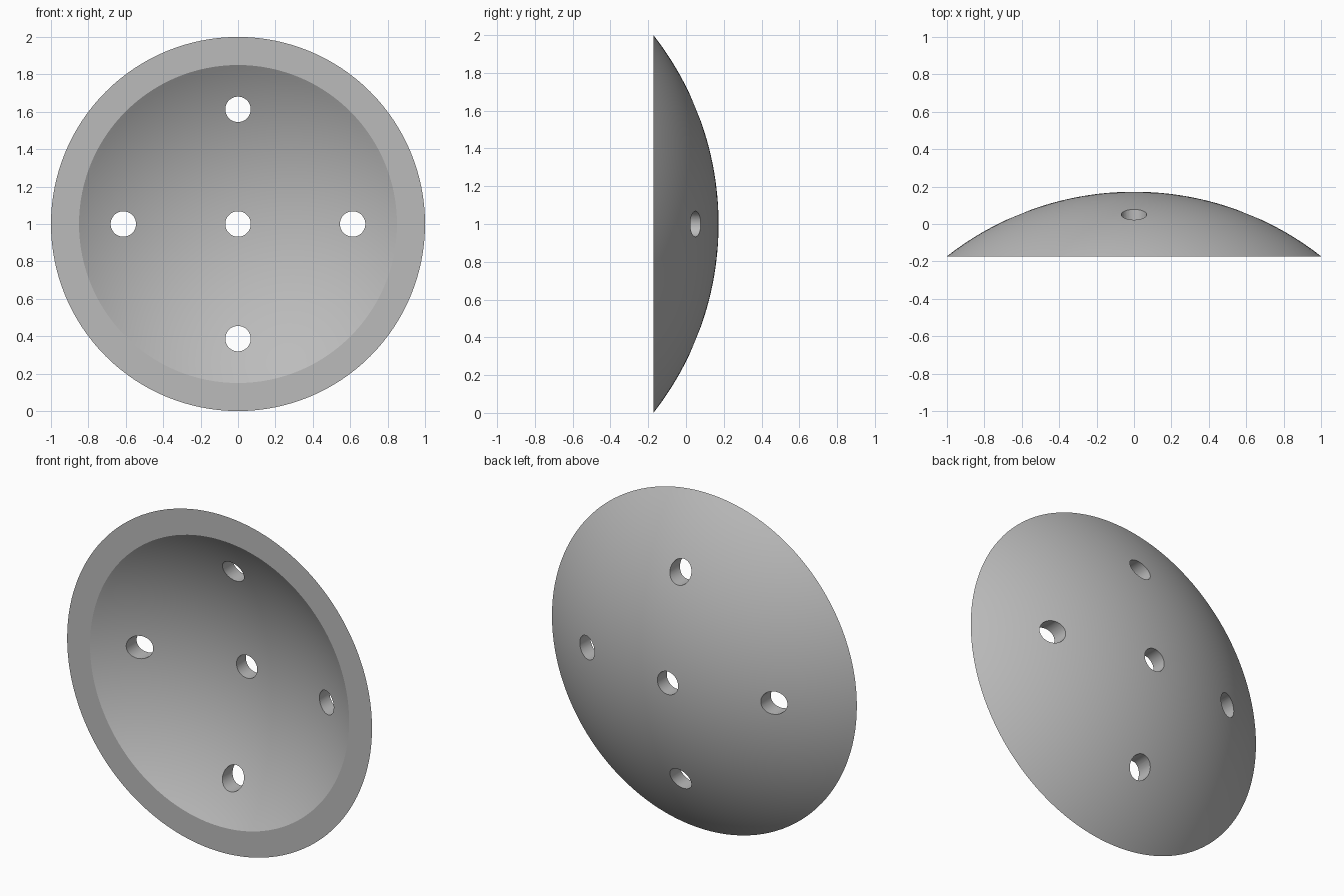
import bpy, bmesh, math
from mathutils import Matrix, Vector

cube = bpy.data.objects.get("Cube")
if cube:
    bpy.data.objects.remove(cube, do_unlink=True)

RIM_Y = -0.1725        # flat front rim plane
DEPTH = 0.345          # rim plane to back of the dome
OUTER, INNER = 1.0, 0.85
HOLE, HOLE_OFFSET = 0.068, 0.613
SEGMENTS, STEPS = 128, 24

# Concentric spheres for the outer and inner skins
outer_r = (OUTER ** 2 + DEPTH ** 2) / (2 * DEPTH)
centre_y = RIM_Y + DEPTH - outer_r
inner_r = math.hypot(INNER, RIM_Y - centre_y)

grey = bpy.data.materials.new("plain grey")
grey.use_nodes = True
colour = (0.5, 0.5, 0.5, 1)
grey.diffuse_color = colour
grey.node_tree.nodes["Principled BSDF"].inputs["Base Color"].default_value = colour


def arc(radius, rim):
    """Points from the central hole out to the rim."""
    start, end = math.asin(HOLE / radius), math.asin(rim / radius)
    angles = [start + (end - start) * i / STEPS for i in range(STEPS + 1)]
    return [Vector((radius * math.sin(a), centre_y + radius * math.cos(a), 1))
            for a in angles]


def add_object(name, bm):
    bmesh.ops.recalc_face_normals(bm, faces=bm.faces)
    mesh = bpy.data.meshes.new(name)
    bm.to_mesh(mesh)
    bm.free()
    obj = bpy.data.objects.new(name, mesh)
    bpy.context.collection.objects.link(obj)
    mesh.materials.append(grey)
    return obj


# Dish: closed wall section turned about the front-back axis
bm = bmesh.new()
section = [bm.verts.new(p) for p in arc(outer_r, OUTER) + arc(inner_r, INNER)[::-1]]
edges = [bm.edges.new((v, section[i - 1])) for i, v in enumerate(section)]
bmesh.ops.spin(bm, geom=section + edges, cent=(0, 0, 1), axis=(0, 1, 0),
               angle=math.tau, steps=SEGMENTS, use_merge=False)
bmesh.ops.remove_doubles(bm, verts=bm.verts, dist=0.0001)
dish = add_object("dish", bm)

# Four straight holes around the central one
bm = bmesh.new()
for i in range(4):
    a = i * math.pi / 2
    place = (Matrix.Translation((HOLE_OFFSET * math.cos(a), 0, 1 + HOLE_OFFSET * math.sin(a)))
             @ Matrix.Rotation(math.pi / 2, 4, 'X'))
    bmesh.ops.create_cone(bm, cap_ends=True, segments=48, radius1=HOLE,
                          radius2=HOLE, depth=1, matrix=place)
cutter = add_object("hole_cutter", bm)
cutter.hide_render = True

bpy.ops.object.select_all(action='DESELECT')
bpy.context.view_layer.objects.active = dish
dish.select_set(True)
cut = dish.modifiers.new("holes", 'BOOLEAN')
cut.operation, cut.solver, cut.object = 'DIFFERENCE', 'EXACT', cutter
bpy.ops.object.modifier_apply(modifier=cut.name)
bpy.data.objects.remove(cutter, do_unlink=True)
bpy.ops.object.shade_smooth_by_angle(angle=math.radians(30))
